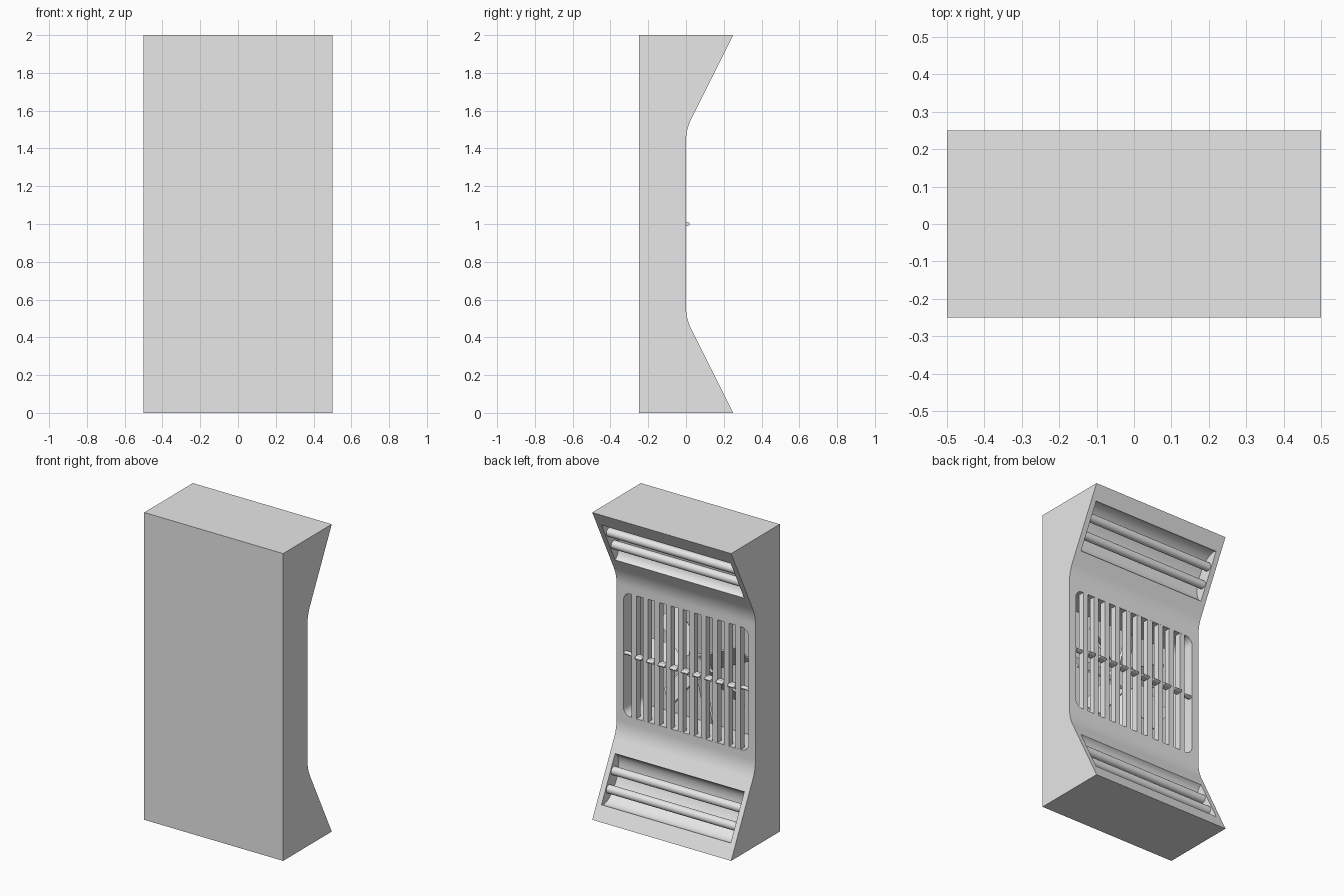
import bpy, bmesh, math
from mathutils import Matrix, Vector

if "Cube" in bpy.data.objects:
    bpy.data.objects.remove(bpy.data.objects["Cube"])

grey = bpy.data.materials.new("plain_grey")
grey.diffuse_color = (0.8, 0.8, 0.8, 1)
grey.use_nodes = True
grey.node_tree.nodes["Principled BSDF"].inputs["Base Color"].default_value = grey.diffuse_color


def finish(name, bm, smooth=True):
    bmesh.ops.recalc_face_normals(bm, faces=bm.faces[:])
    me = bpy.data.meshes.new(name)
    bm.to_mesh(me)
    bm.free()
    me.materials.append(grey)
    ob = bpy.data.objects.new(name, me)
    bpy.context.collection.objects.link(ob)
    if smooth:
        shade(ob)
    return ob


def shade(ob):
    bpy.ops.object.select_all(action='DESELECT')
    ob.select_set(True)
    bpy.context.view_layer.objects.active = ob
    bpy.ops.object.shade_smooth_by_angle(angle=math.radians(30))


def prism(name, pts, axis, lo, hi, smooth=True):
    """Extrude a profile: axis X takes (y, z) points, axis Y takes (x, z)."""
    bm = bmesh.new()
    place = (lambda p, h: (h, p[0], p[1])) if axis == 'X' else (lambda p, h: (p[0], h, p[1]))
    a = [bm.verts.new(place(p, lo)) for p in pts]
    b = [bm.verts.new(place(p, hi)) for p in pts]
    bm.faces.new(a)
    bm.faces.new(b[::-1])
    n = len(pts)
    for i in range(n):
        j = (i + 1) % n
        bm.faces.new((a[i], b[i], b[j], a[j]))
    return finish(name, bm, smooth)


def circle(cx, cz, r, n=24, rz=None):
    return [(cx + r * math.cos(2 * math.pi * i / n),
             cz + (rz or r) * math.sin(2 * math.pi * i / n)) for i in range(n)]


def round_rect(w, z0, z1, r, n=6):
    pts = []
    for k, (x, z) in enumerate([(w - r, z1 - r), (r - w, z1 - r), (r - w, z0 + r), (w - r, z0 + r)]):
        for i in range(n + 1):
            a = math.pi / 2 * (k + i / n)
            pts.append((x + r * math.cos(a), z + r * math.sin(a)))
    return pts


def flip(pts):
    return [(y, 2 - z) for y, z in pts]


# Housing profile: flat front, waisted back with soft bends
T = 0.06
bend = []
p0, p1 = Vector((0, 0.5)), Vector((0, 0.5))
slope = Vector((0.25, -0.5)).normalized()
a, c = p0 + slope * T, p0 + Vector((0, T))
for i in range(9):
    s = i / 8
    q = a * (1 - s) ** 2 + p0 * 2 * s * (1 - s) + c * s * s
    bend.append((q.x, q.y))
half = [(0.25, 0.0)] + bend
body = prism("housing", [(-0.25, 0.0)] + half + flip(half)[::-1] + [(-0.25, 2.0)],
             'X', -0.5, 0.5, False)

# Local frame on the lower sloped face: u runs down the slope, d is depth inward
out = Vector((0.5, 0.25)).normalized()


def on_slope(u, d):
    q = p0 + slope * u - out * d
    return (q.x, q.y)


LEN = math.hypot(0.25, 0.5)
UC, UH = 0.54 * LEN, 0.28 * LEN
trough = [on_slope(UC + UH, -0.04)]
trough += [on_slope(UC + UH * math.cos(math.pi * i / 20), 0.09 * math.sin(math.pi * i / 20))
           for i in range(21)]
trough.append(on_slope(UC - UH, -0.04))

# Cut the vent opening and both lamp troughs
cutters = [prism("vent_cutter", round_rect(0.45, 0.6, 1.4, 0.05), 'Y', -0.2, 0.1, False),
           prism("lower_trough_cutter", trough, 'X', -0.465, 0.465, False),
           prism("upper_trough_cutter", flip(trough), 'X', -0.465, 0.465, False)]
for cut in cutters:
    cut.hide_render = True
    mod = body.modifiers.new("cut", 'BOOLEAN')
    mod.operation = 'DIFFERENCE'
    mod.solver = 'EXACT'
    mod.object = cut
    bpy.context.view_layer.objects.active = body
    bpy.ops.object.modifier_apply(modifier=mod.name)
for cut in cutters:
    bpy.data.objects.remove(cut)
shade(body)

# Lamp tubes, two in each trough
for k, du in enumerate((-0.056, 0.056)):
    y, z = on_slope(UC + du, 0.035)
    prism(f"lower_lamp_tube_{k + 1}", circle(y, z, 0.027), 'X', -0.468, 0.468)
    prism(f"upper_lamp_tube_{k + 1}", circle(y, 2 - z, 0.027), 'X', -0.468, 0.468)

# Vertical grille slats
PITCH = 1 / 12
for i in range(10):
    x = (i - 4.5) * PITCH
    prism(f"grille_slat_{i + 1}",
          [(x - 0.018, 0.597), (x + 0.018, 0.597), (x + 0.018, 1.403), (x - 0.018, 1.403)],
          'Y', -0.04, -0.0005, False)

# Cross bar with a small rounded stud in every gap
prism("cross_bar", circle(-0.02, 1.0, 0.018, 16, 0.01), 'X', -0.452, 0.452)
for i in range(9):
    x = (i - 4) * PITCH
    prism(f"bar_stud_{i + 1}", circle(0.0, 1.0, 0.02, 16, 0.01), 'X', x - 0.024, x + 0.024)

# Fan behind the grille
prism("fan_hub", circle(0, 1.0, 0.08, 32), 'Y', -0.2, -0.08)
bm = bmesh.new()
for i in range(7):
    m = (Matrix.Translation((0, -0.13, 1.0)) @ Matrix.Rotation(2 * math.pi * i / 7, 4, 'Y')
         @ Matrix.Translation((0.21, 0, 0)) @ Matrix.Rotation(math.radians(35), 4, 'X')
         @ Matrix.Diagonal((0.3, 0.012, 0.14, 1)))
    bmesh.ops.create_cube(bm, size=1, matrix=m)
finish("fan_blades", bm, False)
